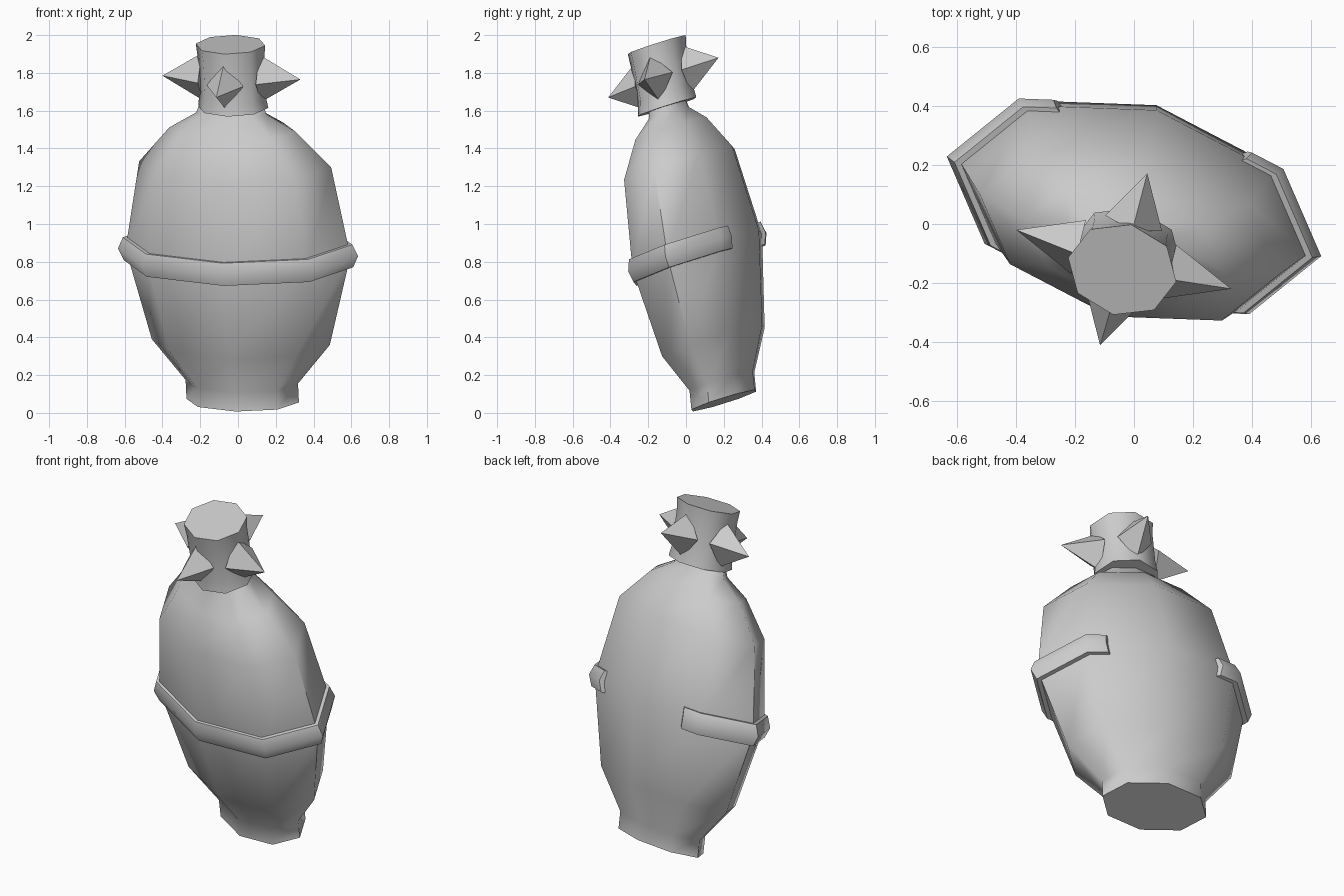
import bpy, bmesh, math
from mathutils import Vector

cube = bpy.data.objects.get("Cube")
if cube:
    bpy.data.objects.remove(cube)

grey = bpy.data.materials.new("plain_grey")
grey.use_nodes = True
COLOUR = (0.6, 0.6, 0.6, 1)
grey.diffuse_color = COLOUR
grey.node_tree.nodes["Principled BSDF"].inputs["Base Color"].default_value = COLOUR

# Leaning elliptical cross-sections: long and short half-axes
BODY_LONG, BODY_SHORT = Vector((.62, -.165, -.02)), Vector((.08, .34, .12))
CAP_LONG, CAP_SHORT = Vector((.18, -.04, -.005)), Vector((.03, .15, .05))
LEAN = Vector((-.035, -.2, 1))


def finish(name, bm, angle):
    bmesh.ops.recalc_face_normals(bm, faces=bm.faces)
    mesh = bpy.data.meshes.new(name)
    bm.to_mesh(mesh)
    bm.free()
    obj = bpy.data.objects.new(name, mesh)
    bpy.context.collection.objects.link(obj)
    mesh.materials.append(grey)
    bpy.ops.object.select_all(action='DESELECT')
    obj.select_set(True)
    bpy.context.view_layer.objects.active = obj
    bpy.ops.object.shade_smooth_by_angle(angle=math.radians(angle))
    return obj


def corner(long, short, step):
    t = step * math.tau / 8
    return long * math.cos(t) + short * math.sin(t)


def skin(bm, loops, closed):
    """Bridge successive loops of points with quads and cap both ends."""
    rows = [[bm.verts.new(p) for p in loop] for loop in loops]
    n = len(rows[0])
    for a, b in zip(rows, rows[1:]):
        for i in range(n if closed else n - 1):
            j = (i + 1) % n
            bm.faces.new((a[i], a[j], b[j], b[i]))
    bm.faces.new(rows[0])
    bm.faces.new(rows[-1])


def octagon_loft(name, rings, long, short, angle):
    bm = bmesh.new()
    skin(bm, [[Vector(c) + s * corner(long, short, i) for i in range(8)]
              for c, s in rings], True)
    return finish(name, bm, angle)


# Flattened body with foot, belly, shoulder and neck
octagon_loft("body", [
    ((.025, .2, .065), .48), ((.02, .19, .165), .48),
    ((.015, .145, .375), .76), ((0, .06, .85), .96),
    ((-.015, -.035, 1.315), .82), ((-.03, -.075, 1.5), .54),
    ((-.035, -.09, 1.585), .3), ((-.035, -.12, 1.75), .2),
], BODY_LONG, BODY_SHORT, 60)

# Cap, slightly waisted
octagon_loft("cap", [
    ((-.025, -.1, 1.62), 1.03), ((-.03, -.11, 1.69), .97),
    ((-.037, -.145, 1.88), .98), ((-.04, -.155, 1.95), 1.02),
], CAP_LONG, CAP_SHORT, 60)

# Ridged belt, open at the back
corners = [corner(BODY_LONG, BODY_SHORT, i) for i in range(8)]
back = corners[2]
path = [corners[3].lerp(back, .25)] + corners[3:] + corners[:2] + [corners[1].lerp(back, .25)]
centre = Vector((0, .06, .85))
profile = [(.9, -.06), (.98, -.06), (1.025, 0), (.98, .06), (.9, .06)]
bm = bmesh.new()
skin(bm, [[centre + p * s + LEAN * h for s, h in profile] for p in path], True)
finish("belt", bm, 50)

# Four pyramid spikes around the cap
hub = Vector((-.035, -.12, 1.775))
reach = [Vector((.365, -.1, -.01)), Vector((.08, .292, .105))]
for i, name in enumerate(["left", "back", "right", "front"]):
    out = reach[i % 2] * (1 if i < 2 else -1)
    side = reach[1 - i % 2].normalized() * .1
    up = LEAN * .125
    base = hub + out * .42
    bm = bmesh.new()
    tip = bm.verts.new(hub + out)
    ring = [bm.verts.new(base + d) for d in (up, side, -up, -side)]
    bm.faces.new(ring)
    for k in range(4):
        bm.faces.new((ring[k], ring[(k + 1) % 4], tip))
    finish(name + "_spike", bm, 60)
